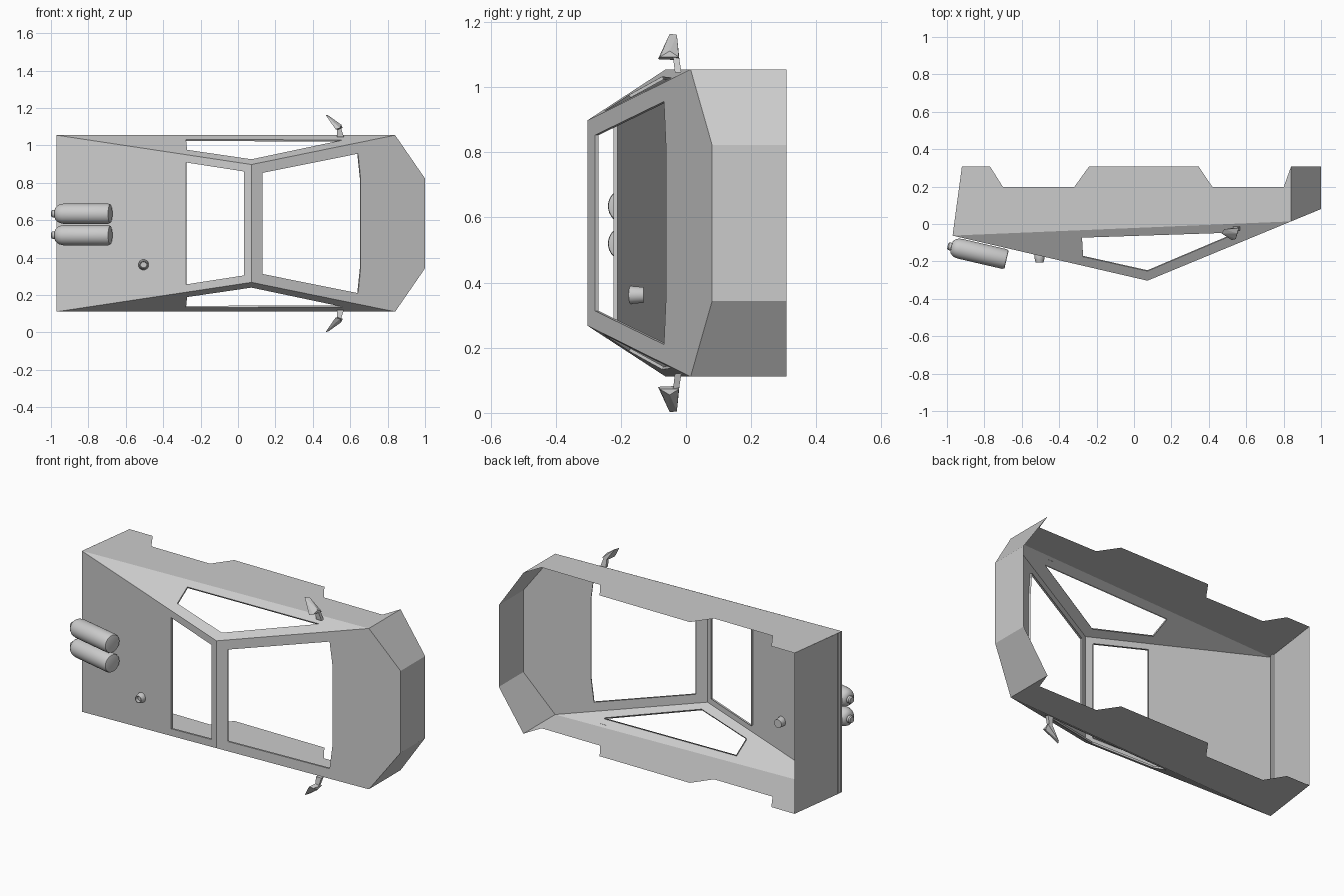
import bpy, bmesh, math
from mathutils import Vector as V
from mathutils.geometry import intersect_line_plane

if "Cube" in bpy.data.objects:
    bpy.data.objects.remove(bpy.data.objects["Cube"])

ZC = 0.583                      # mirror plane of the body
W, WP, WF = 0.472, 0.315, 0.24  # half widths: body, roof peak, nose


def finish(bm, name, smooth=False):
    bmesh.ops.remove_doubles(bm, verts=bm.verts, dist=0.0005)
    bmesh.ops.recalc_face_normals(bm, faces=bm.faces)
    me = bpy.data.meshes.new(name)
    bm.to_mesh(me)
    bm.free()
    ob = bpy.data.objects.new(name, me)
    bpy.context.collection.objects.link(ob)
    if smooth:
        bpy.context.view_layer.objects.active = ob
        ob.select_set(True)
        bpy.ops.object.shade_smooth_by_angle(angle=math.radians(35))
        ob.select_set(False)
    return ob


def poly(bm, pts):
    bm.faces.new([bm.verts.new(p) for p in pts])


def framed(bm, outer, inner, axis, depth):
    """Panel with a window hole: inner points are dropped on the panel's plane, lip turned inwards."""
    o = [V(p) for p in outer]
    n = (o[1] - o[0]).cross(o[-1] - o[0]).normalized()
    i = [intersect_line_plane(V(p), V(p) + V(axis), o[0], n) for p in inner]
    if n.dot(V((0, 0.2, ZC)) - o[0]) < 0:
        n = -n
    lip = [p + n * depth for p in i]
    for k in range(len(o)):
        j = (k + 1) % len(o)
        poly(bm, [o[k], o[j], i[j], i[k]])
        poly(bm, [i[k], i[j], lip[j], lip[k]])


def zp(x, y, s):
    return (x, y, ZC + s)


body = bmesh.new()
rear, peak, corner, nose = (-0.97, -0.062), (0.072, -0.303), (0.84, 0.014), (1.0, 0.08)

# hood with windshield opening
framed(body,
       [zp(*peak, WP), zp(*corner, W), zp(*nose, WF), zp(*nose, -WF), zp(*corner, -W), zp(*peak, -WP)],
       [zp(0.13, 0, 0.27), zp(0.642, 0, 0.373), zp(0.656, 0, 0.24),
        zp(0.656, 0, -0.24), zp(0.642, 0, -0.373), zp(0.13, 0, -0.27)], (0, 1, 0), 0.012)
# rear deck with rear window opening
framed(body,
       [zp(*rear, W), zp(*peak, WP), zp(*peak, -WP), zp(*rear, -W)],
       [zp(-0.278, 0, 0.326), zp(0.032, 0, 0.278), zp(0.032, 0, -0.278), zp(-0.278, 0, -0.326)],
       (0, 1, 0), 0.012)

# both sides
low = [(0.84, 0.308), (0.80, 0.197), (0.42, 0.197), (0.345, 0.308), (-0.24, 0.308),
       (-0.32, 0.197), (-0.70, 0.197), (-0.77, 0.308), (-0.92, 0.308)]
for s in (1, -1):
    a, p, f = V(zp(*rear, s * W)), V(zp(*peak, s * WP)), V(zp(*corner, s * W))
    framed(body, [a, a.lerp(p, 0.65), p, f],
           [(-0.278, -0.073, 1), (-0.272, -0.175, 1), (0.072, -0.252, 1), (0.56, -0.045, 1)],
           (0, 0, 1), 0.01)
    poly(body, [zp(x, y, s * W) for x, y in [rear, corner] + low])
    # angled front corner
    poly(body, [zp(*corner, s * W), zp(*nose, s * WF), zp(1.0, 0.308, s * WF), zp(0.84, 0.308, s * W)])
# nose
poly(body, [zp(*nose, WF), zp(*nose, -WF), zp(1.0, 0.308, -WF), zp(1.0, 0.308, WF)])
# tail panel with light-bar groove
tail = [rear, (-0.968, -0.05), (-0.958, -0.05), (-0.956, -0.032), (-0.966, -0.03), (-0.92, 0.308)]
for (x0, y0), (x1, y1) in zip(tail, tail[1:]):
    poly(body, [zp(x0, y0, W), zp(x1, y1, W), zp(x1, y1, -W), zp(x0, y0, -W)])
finish(body, "body_shell")


def hull(name, pts, s):
    bm = bmesh.new()
    for x, y, z in pts:
        bm.verts.new(zp(x, y, s * z))
    bmesh.ops.convex_hull(bm, input=bm.verts)
    finish(bm, name)


# side mirrors: arm and head
head = [(0.468, -0.05, 0.581), (0.482, -0.028, 0.578), (0.56, -0.022, 0.51), (0.552, -0.05, 0.528),
        (0.522, -0.086, 0.503), (0.545, -0.08, 0.51), (0.535, -0.02, 0.50)]
arm = [(x, y, 0.462) for x in (0.53, 0.566) for y in (-0.034, -0.014)]
arm += [(x, y, 0.512) for x in (0.53, 0.55) for y in (-0.04, -0.022)]
for s, side in ((1, "left"), (-1, "right")):
    hull("mirror_head_" + side, head, s)
    hull("mirror_arm_" + side, arm, s)


def lathe(name, prof, origin, axis, n):
    """Revolve (distance, radius) pairs about an axis."""
    bm = bmesh.new()
    q = V(axis).to_track_quat('Z', 'Y')
    rings = [[bm.verts.new(V(origin) + q @ V((r * math.cos(t), r * math.sin(t), d)))
              for t in [2 * math.pi * k / n for k in range(n)]] for d, r in prof]
    for u, v in zip(rings, rings[1:]):
        for k in range(n):
            bm.faces.new([u[k], u[(k + 1) % n], v[(k + 1) % n], v[k]])
    bm.faces.new(rings[0])
    bm.faces.new(rings[-1])
    finish(bm, name, True)


# twin gas bottles lying on the rear deck
bottle = [(0, 0.016), (0.006, 0.021), (0.02, 0.021), (0.022, 0.032), (0.032, 0.043), (0.045, 0.05),
          (0.065, 0.054), (0.31, 0.054), (0.321, 0.05), (0.323, 0.044)]
for k, z in enumerate((0.635, 0.52)):
    lathe("gas_bottle_%d" % (k + 1), bottle, (-0.996, -0.117, z), (1, -0.232, 0), 32)

# filler cap with recessed top
lathe("filler_cap", [(0, 0.024), (0.045, 0.028), (0.06, 0.025), (0.075, 0.021), (0.075, 0.017), (0.055, 0.016)],
      (-0.505, -0.13, 0.362), (0, -1, 0), 24)
